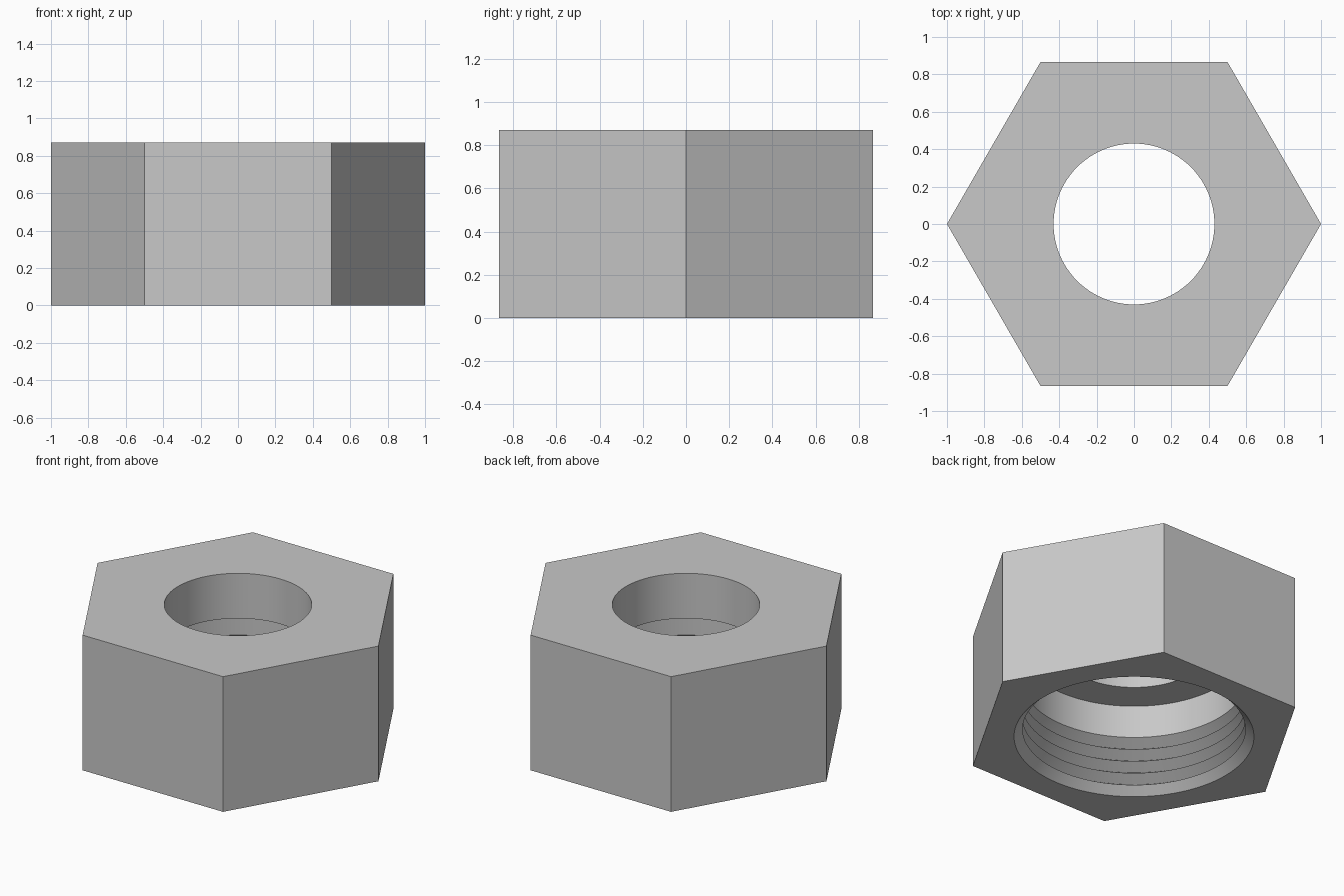
import bpy, bmesh
from math import cos, sin, pi, radians

cube = bpy.data.objects.get("Cube")
if cube:
    bpy.data.objects.remove(cube)

SEGMENTS = 96            # multiple of six, so the hexagon corners are exact
HEIGHT = 0.87
HOLE, BORE, MOUTH = 0.43, 0.65, 0.70
LEDGE = 0.58
PITCH, DEPTH, THREAD_START, GROOVES = 0.08, 0.065, 0.05, 4

# Steel material
steel = bpy.data.materials.new("grey_steel")
steel.use_nodes = True
colour = (0.58, 0.58, 0.58, 1)
steel.diffuse_color = colour
steel.node_tree.nodes["Principled BSDF"].inputs["Base Color"].default_value = colour


def hex_radius(angle):
    """Distance to a unit hexagon with corners on the x axis."""
    return cos(pi / 6) / cos(angle % (pi / 3) - pi / 6)


def add_ring(bm, z, radius):
    """Circle of the given radius, or a hexagon when radius is None."""
    ring = []
    for i in range(SEGMENTS):
        a = 2 * pi * i / SEGMENTS
        r = hex_radius(a) if radius is None else radius
        ring.append(bm.verts.new((r * cos(a), r * sin(a), z)))
    return ring


# Profile: hexagonal outside, through hole, ledge, plain bore, thread, mouth chamfer
thread = [(THREAD_START, BORE)]
for i in range(GROOVES):
    z = THREAD_START + i * PITCH
    thread += [(z + PITCH / 2, BORE + DEPTH), (z + PITCH, BORE)]
profile = [(0, None), (HEIGHT, None), (HEIGHT, HOLE), (LEDGE, HOLE), (LEDGE, BORE)]
profile += thread[::-1] + [(0, MOUTH)]

bm = bmesh.new()
rings = [add_ring(bm, z, r) for z, r in profile]
for a, b in zip(rings, rings[1:] + rings[:1]):
    for i in range(SEGMENTS):
        j = (i + 1) % SEGMENTS
        bm.faces.new((a[i], a[j], b[j], b[i]))
bmesh.ops.recalc_face_normals(bm, faces=bm.faces)

mesh = bpy.data.meshes.new("hex_nut")
bm.to_mesh(mesh)
bm.free()
mesh.materials.append(steel)
nut = bpy.data.objects.new("hex_nut", mesh)
bpy.context.collection.objects.link(nut)

# Smooth the round walls, keep the corners crisp
bpy.context.view_layer.objects.active = nut
nut.select_set(True)
bpy.ops.object.shade_smooth_by_angle(angle=radians(30))
